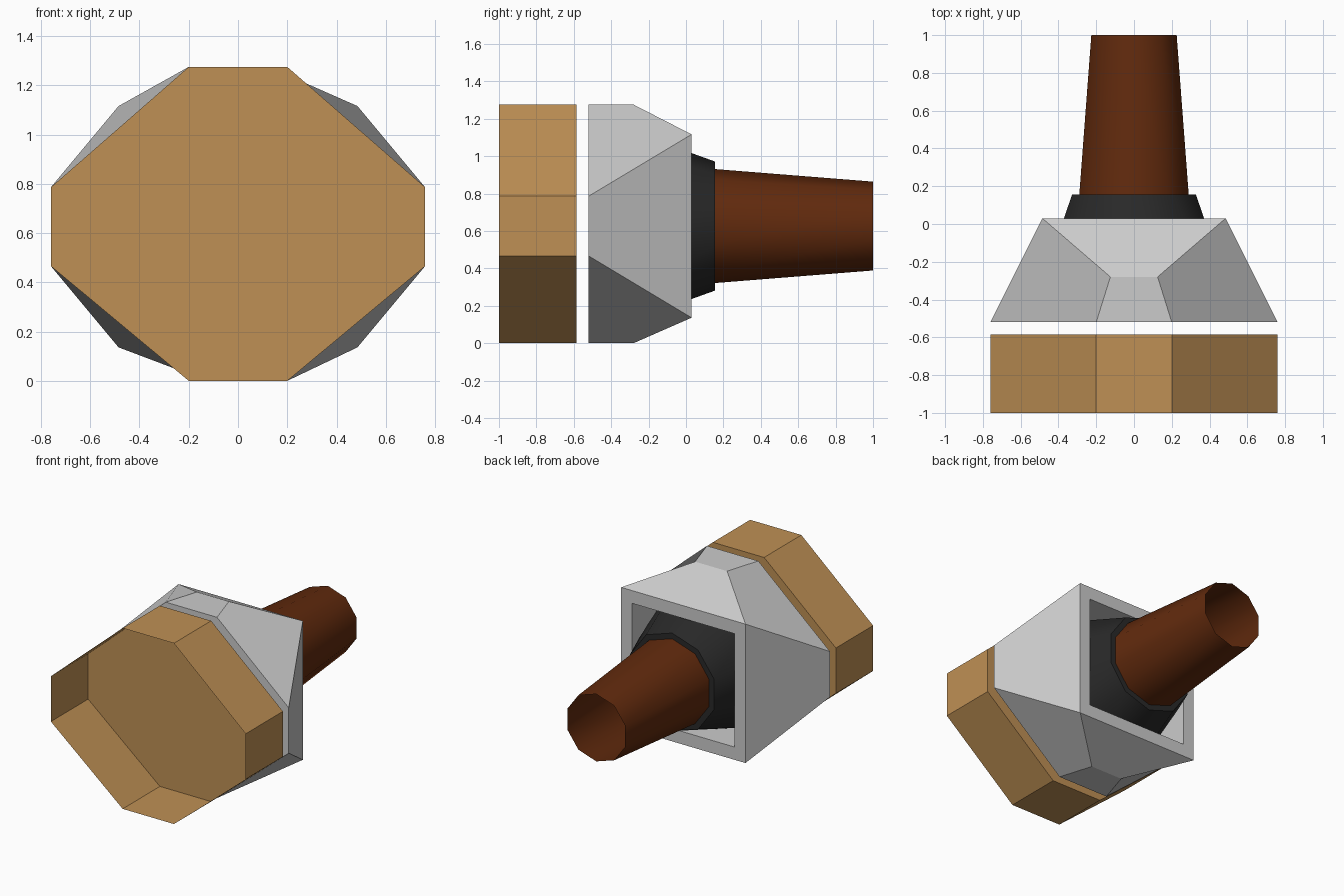
import bpy, bmesh, math

if "Cube" in bpy.data.objects:
    bpy.data.objects.remove(bpy.data.objects["Cube"])

CZ = 0.626                                    # height of the central axis
HX, TOP, BOT = 0.76, 0.649, 0.626             # octagon extents from the axis
OCT = [(-0.2, -BOT), (0.2, -BOT), (HX, -0.16), (HX, 0.16),
       (0.2, TOP), (-0.2, TOP), (-HX, 0.16), (-HX, -0.16)]


def finish(name, bm, colour=None, smooth=False):
    bmesh.ops.remove_doubles(bm, verts=bm.verts, dist=1e-4)
    me = bpy.data.meshes.new(name)
    bm.to_mesh(me)
    bm.free()
    ob = bpy.data.objects.new(name, me)
    ob.location.z = CZ
    bpy.context.collection.objects.link(ob)
    if colour:
        mat = bpy.data.materials.new(name + "_colour")
        mat.diffuse_color = (*colour, 1)
        mat.use_nodes = True
        mat.node_tree.nodes["Principled BSDF"].inputs["Base Color"].default_value = mat.diffuse_color
        me.materials.append(mat)
    if smooth:
        bpy.context.view_layer.objects.active = ob
        ob.select_set(True)
        bpy.ops.object.shade_smooth_by_angle(angle=math.radians(45))
        ob.select_set(False)
    return ob


def add_loft(bm, rings, cap_front=True, cap_back=True):
    """rings: (y, [(x, z), ...]) from front to back, counter-clockwise seen from the front."""
    loops = [[bm.verts.new((x, y, z)) for x, z in pts] for y, pts in rings]
    n = len(loops[0])
    for a, b in zip(loops, loops[1:]):
        for i in range(n):
            j = (i + 1) % n
            bm.faces.new((a[i], b[i], b[j], a[j]))
    if cap_front:
        bm.faces.new(loops[0])
    if cap_back:
        bm.faces.new(loops[-1][::-1])


def loft(name, rings, colour, front=True, back=True, smooth=False):
    bm = bmesh.new()
    add_loft(bm, rings, front, back)
    return finish(name, bm, colour, smooth)


def circle(r, n=10):
    return [(r * math.sin(2 * math.pi * i / n), -r * math.cos(2 * math.pi * i / n)) for i in range(n)]


def square(hx, hz):
    return [(-hx, -hz), (hx, -hz), (hx, hz), (-hx, hz)]


# Octagonal tray, open at the front
loft("front_tray", [(-1.0, OCT), (-0.585, OCT)], (0.52, 0.28, 0.09), front=False)

# Faceted housing: octagon in front, square frame behind
bm = bmesh.new()


def face(*pts):
    bm.faces.new([bm.verts.new(p) for p in pts])


Y0, Y1, Y2 = -0.52, -0.28, 0.03
SX, SZ = 0.485, 0.49
for s, h in ((1, TOP), (-1, BOT)):            # second half is the first turned 180 degrees
    A, A2, AL = (HX * s, Y0, 0.16 * s), (HX * s, Y0, -0.16 * s), (-HX * s, Y0, 0.16 * s)
    B, BL = (0.2 * s, Y0, h * s), (-0.2 * s, Y0, h * s)
    C, CL = (0.125 * s, Y1, h * s), (-0.125 * s, Y1, h * s)
    D, D2, DL = (SX * s, Y2, SZ * s), (SX * s, Y2, -SZ * s), (-SX * s, Y2, SZ * s)
    face(A2, D2, D, A)                        # side
    face(BL, B, C, CL)                        # flat top
    face(CL, C, D, DL)                        # sloped top
    face(A, D, C, B)                          # corner facets
    face(BL, CL, DL, AL)
face(*[(x, Y0, z) for x, z in OCT])
# rim, then the walls and floor of the rear pocket
add_loft(bm, [(Y2, square(SX, SZ)), (Y2, square(0.4, 0.4)), (-0.45, square(0.4, 0.4))], cap_front=False)
finish("housing", bm)

# Dark collar widening into the housing
loft("collar", [(-0.45, circle(0.563)), (0.155, circle(0.345))], (0.022, 0.022, 0.022), smooth=True)

# Tapered open-ended handle
loft("handle", [(0.15, circle(0.305)), (1.0, circle(0.2375))], (0.12, 0.023, 0.004),
     front=False, back=False, smooth=True)
